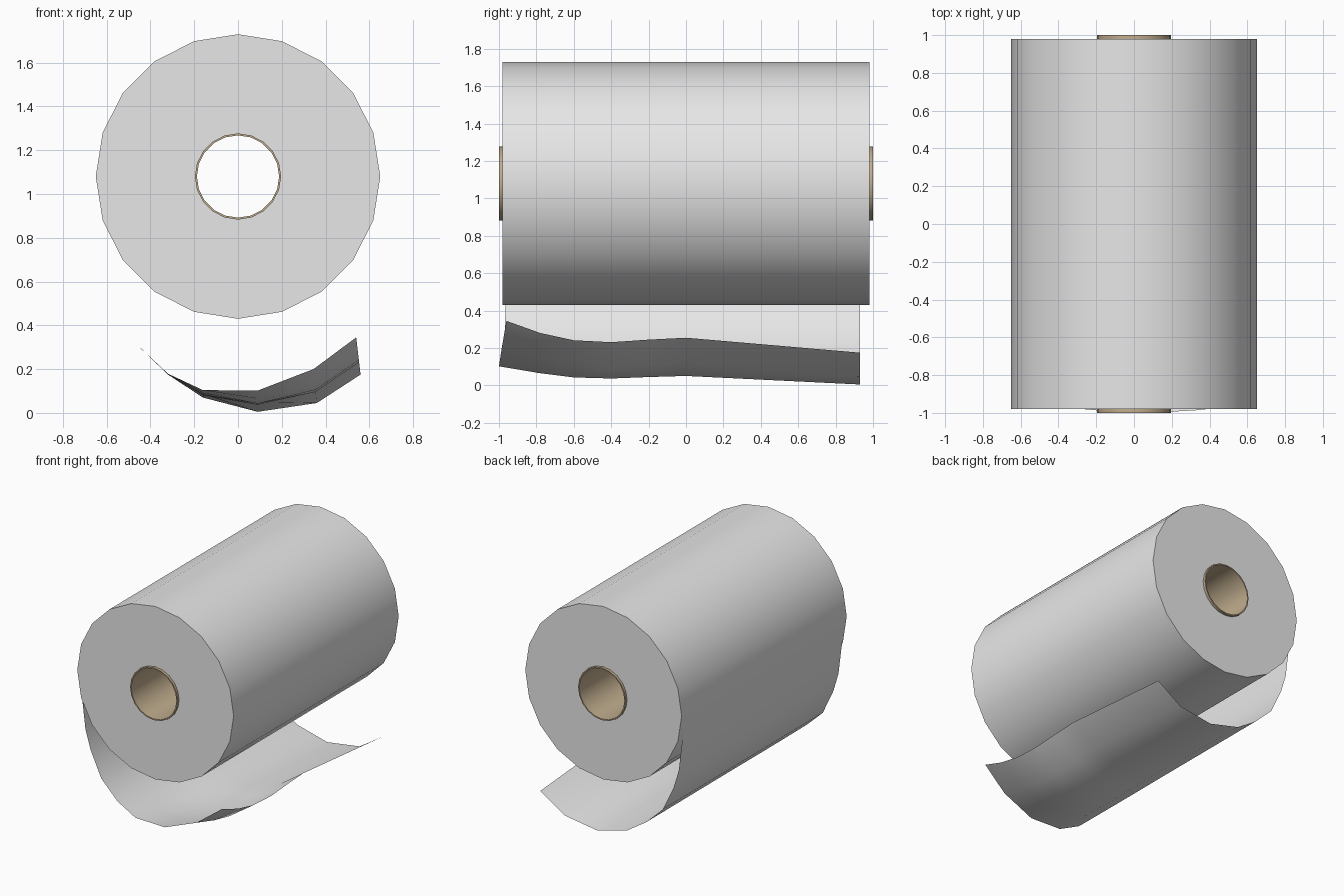
import bpy, bmesh, math

cube = bpy.data.objects.get("Cube")
if cube:
    bpy.data.objects.remove(cube, do_unlink=True)


def material(name, rgb):
    m = bpy.data.materials.new(name)
    m.use_nodes = True
    m.diffuse_color = (*rgb, 1)
    m.node_tree.nodes["Principled BSDF"].inputs["Base Color"].default_value = (*rgb, 1)
    return m


paper = material("white_paper", (0.8, 0.8, 0.8))
card = material("tan_cardboard", (0.53, 0.42, 0.27))


def finish(name, bm, mat):
    mesh = bpy.data.meshes.new(name)
    bm.to_mesh(mesh)
    bm.free()
    mesh.materials.append(mat)
    ob = bpy.data.objects.new(name, mesh)
    bpy.context.collection.objects.link(ob)
    bpy.ops.object.select_all(action='DESELECT')
    bpy.context.view_layer.objects.active = ob
    ob.select_set(True)
    bpy.ops.object.shade_smooth_by_angle(angle=math.radians(50))
    return ob


def hollow_cylinder(name, r_out, r_in, half, mat, sides=20, z=1.08):
    """Ring-shaped section revolved about the y axis."""
    bm = bmesh.new()
    section = [(r_out, -half), (r_out, half), (r_in, half), (r_in, -half)]
    loops = []
    for i in range(sides):
        a = 2 * math.pi * i / sides
        loops.append([bm.verts.new((r * math.cos(a), y, z + r * math.sin(a)))
                      for r, y in section])
    for i in range(sides):
        p, q = loops[i], loops[(i + 1) % sides]
        for j in range(4):
            k = (j + 1) % 4
            bm.faces.new((p[j], p[k], q[k], q[j]))
    bmesh.ops.recalc_face_normals(bm, faces=bm.faces)
    return finish(name, bm, mat)


# Wound paper and the cardboard core that pokes out at both ends
hollow_cylinder("paper_roll", 0.65, 0.194, 0.98, paper)
hollow_cylinder("cardboard_core", 0.197, 0.188, 1.0, card)

# Loose sheet: profile points (x, z, x shift, z lift, front edge y)
profile = [(-0.636, 0.98, 0, 0, -0.965), (-0.614, 0.82, 0, 0, -0.965),
           (-0.592, 0.64, 0, 0, -0.965), (-0.55, 0.50, 0, 0, -0.965),
           (-0.46, 0.31, 0, 0, -0.967), (-0.32, 0.175, 0, 0.004, -0.975),
           (-0.16, 0.07, 0, 0.034, -0.99), (0.09, 0.005, 0, 0.097, -1.0),
           (0.36, 0.045, -0.015, 0.155, -0.985), (0.56, 0.175, -0.02, 0.17, -0.96)]
# Stations across the sheet: (y, amount of curl)
stations = [(-0.96, 1.0), (-0.78, 0.62), (-0.6, 0.39), (-0.4, 0.33),
            (-0.2, 0.41), (0.0, 0.47), (0.93, 0.0)]

bm = bmesh.new()
rows = []
for x, z, dx, dz, front in profile:
    row = []
    for i, (y, curl) in enumerate(stations):
        yy = front if i == 0 else y
        row.append(bm.verts.new((x + dx * curl, yy, z + dz * curl)))
    rows.append(row)
for a, b in zip(rows, rows[1:]):
    for j in range(len(stations) - 1):
        bm.faces.new((a[j], a[j + 1], b[j + 1], b[j]))
bmesh.ops.recalc_face_normals(bm, faces=bm.faces)
finish("loose_sheet", bm, paper)
